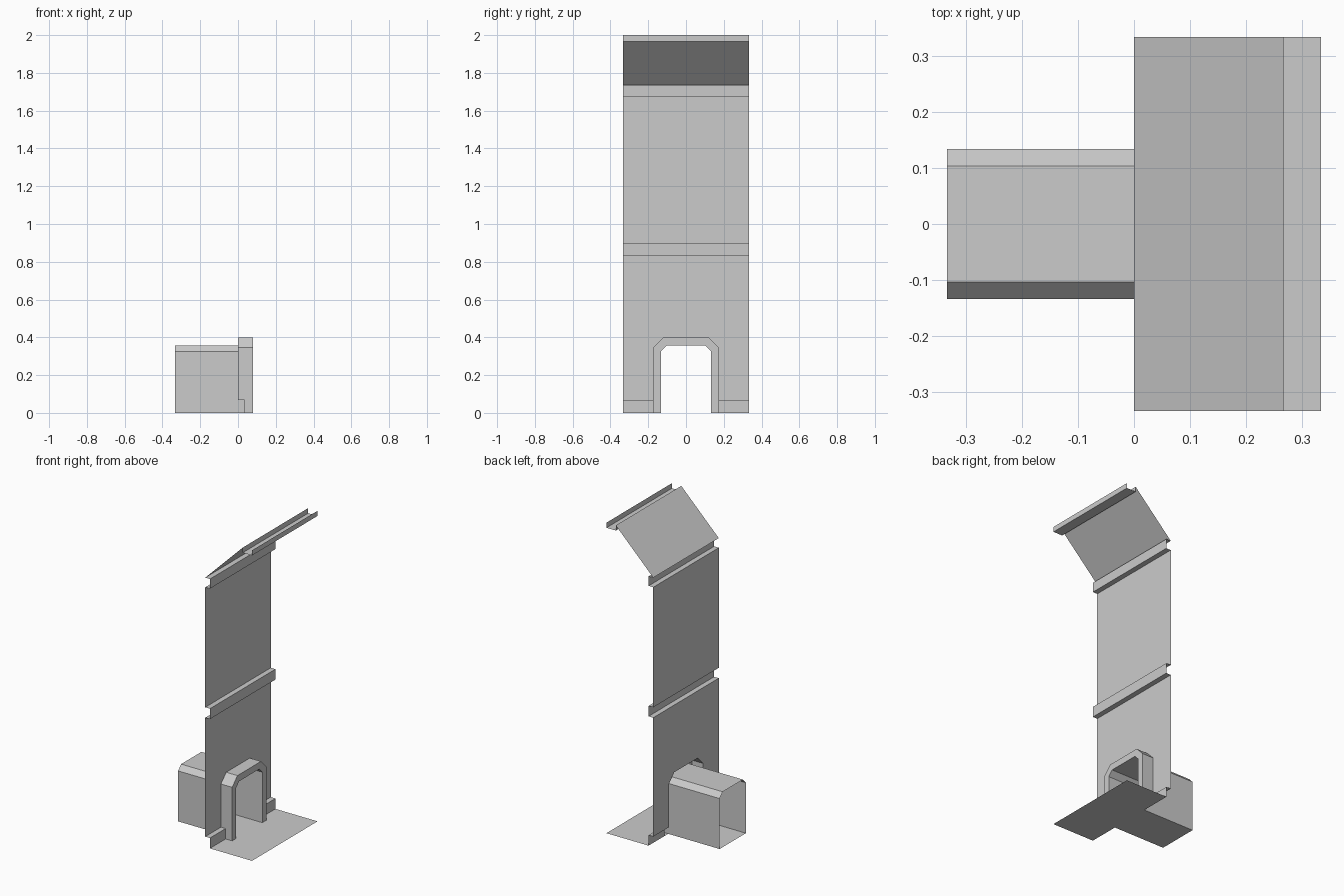
import bpy

if "Cube" in bpy.data.objects:
    bpy.data.objects.remove(bpy.data.objects["Cube"])

H = 1 / 3          # half width of the module
S = 1 / 30         # depth of the recessed strips
D = 0.08           # how far the door frame stands out
SK = 0.067         # skirting height


def make(name, faces):
    """Mesh object from a list of polygons, merging shared corners."""
    index, polys = {}, []
    for face in faces:
        polys.append([index.setdefault(tuple(round(c, 5) for c in p), len(index))
                      for p in face])
    mesh = bpy.data.meshes.new(name)
    mesh.from_pydata(list(index), [], polys)
    mesh.update()
    obj = bpy.data.objects.new(name, mesh)
    bpy.context.collection.objects.link(obj)
    return obj


def sweep_y(profile, a, b):
    """Sheet from an (x, z) profile, running from y=a to y=b."""
    return [[(p[0], a, p[1]), (q[0], a, q[1]), (q[0], b, q[1]), (p[0], b, p[1])]
            for p, q in zip(profile, profile[1:])]


def sweep_x(profile, a, b):
    """Sheet from a (y, z) profile, running from x=a to x=b."""
    return [[(a, *p), (a, *q), (b, *q), (b, *p)]
            for p, q in zip(profile, profile[1:])]


def arch(w, side, flat, top, base=0.0):
    """Chamfered doorway outline from +y to -y."""
    half = [(w, base), (w, side), (flat, top)]
    return half + [(-y, z) for y, z in reversed(half)]


inner = arch(0.1335, 0.325, 0.103, 0.357)
outer = arch(0.1735, 0.345, 0.12, 0.4)
outer_cut = arch(0.1735, 0.345, 0.12, 0.4, SK)
W = outer[0][0]

# lower wall panel with the doorway cut out
outline = [(-H, SK)] + outer_cut[::-1] + [(H, SK), (H, 0.833), (-H, 0.833)]
make("lower_wall", [[(0, y, z) for y, z in outline]])

# skirting on each side of the doorway
skirt = [(S, 0), (S, SK), (0, SK)]
make("skirting", sweep_y(skirt, H, W) + sweep_y(skirt, -W, -H))

# upper wall: recessed strips, middle panel, sloped panel and top channel
upper = [(0, 0.833), (S, 0.833), (S, 0.9), (0, 0.9),
         (0, 1.673), (S, 1.673), (S, 1.735), (0, 1.735),
         (0.267, 2.0), (0.267, 1.967), (H, 1.967), (H, 2.0)]
make("upper_wall", sweep_y(upper, H, -H))

# room floor, and the narrower floor through the tunnel
make("room_floor", sweep_y([(H, 0), (S, 0)], H, -H))
make("tunnel_floor", sweep_y([(S, 0), (-H, 0)], inner[0][0], -inner[0][0]))

# tunnel shell, open at both ends
make("tunnel", sweep_x(inner, 0, -H))

# door frame: outer rim (notched around the skirting), front ring and inner lining
frame = sweep_x(outer_cut, 0, D) + sweep_x(inner, D, 0)
frame += sweep_x([(W, 0), (W, SK)], S, D) + sweep_x([(-W, SK), (-W, 0)], S, D)
for i in range(len(inner) - 1):
    frame.append([(D, *outer[i]), (D, *outer[i + 1]), (D, *inner[i + 1]), (D, *inner[i])])
make("door_frame", frame)
